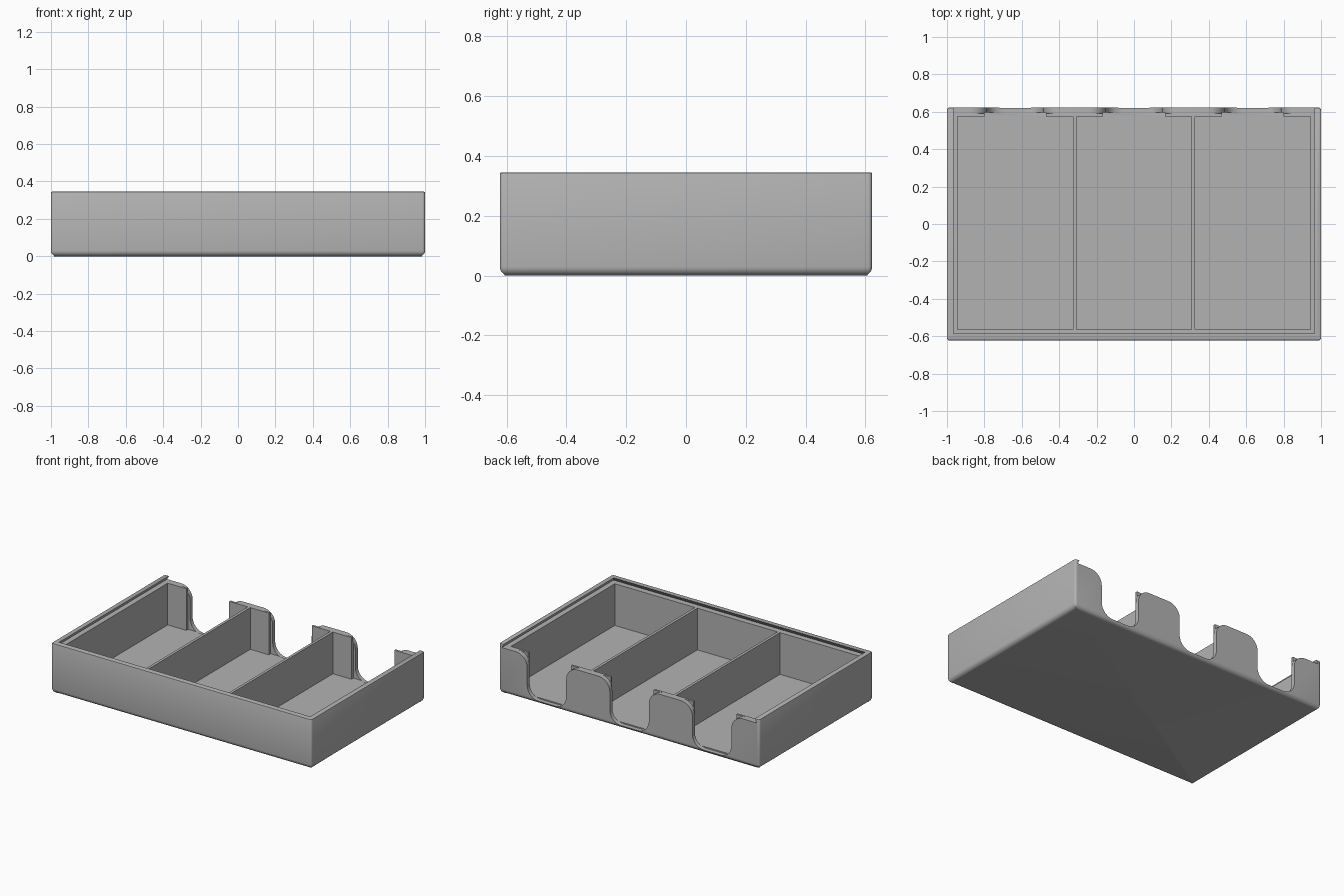
import bpy, bmesh, math
from mathutils import Vector

old = bpy.data.objects.get("Cube")
if old:
    bpy.data.objects.remove(old, do_unlink=True)

W, D, H = 1.0, 0.6225, 0.345      # half width, half depth, height
LEDGE, FLOOR = 0.318, 0.028       # lid ledge and inner floor heights
BACK = 0.575                      # inner face of the back wall

grey = bpy.data.materials.new("light grey plastic")
grey.use_nodes = True
colour = (0.45, 0.45, 0.45, 1)
grey.diffuse_color = colour
grey.node_tree.nodes["Principled BSDF"].inputs["Base Color"].default_value = colour


def make_object(name, bm):
    bmesh.ops.recalc_face_normals(bm, faces=bm.faces)
    mesh = bpy.data.meshes.new(name)
    bm.to_mesh(mesh)
    bm.free()
    mesh.materials.append(grey)
    obj = bpy.data.objects.new(name, mesh)
    bpy.context.collection.objects.link(obj)
    return obj


def box(x0, x1, y0, y1, z0, z1):
    bm = bmesh.new()
    bmesh.ops.create_cube(bm, size=1)
    for v in bm.verts:
        v.co = [lo + (c + 0.5) * (hi - lo)
                for c, lo, hi in zip(v.co, (x0, y0, z0), (x1, y1, z1))]
    return bm


def prism(points, y0, y1):
    """Extrude an x-z outline from y0 to y1."""
    bm = bmesh.new()
    face = bm.faces.new([bm.verts.new((x, y0, z)) for x, z in points])
    new = bmesh.ops.extrude_face_region(bm, geom=[face])["geom"]
    for v in new:
        if isinstance(v, bmesh.types.BMVert):
            v.co.y = y1
    return bm


def round_edges(bm, radius, segments, rule):
    edges = [e for e in bm.edges if rule(*(v.co for v in e.verts))]
    bmesh.ops.bevel(bm, geom=edges, offset=radius, segments=segments,
                    affect='EDGES', profile=0.5)


def arc(cx, cz, r, start, end, steps=12):
    return [(cx + r * math.cos(math.radians(start + (end - start) * i / steps)),
             cz + r * math.sin(math.radians(start + (end - start) * i / steps)))
            for i in range(steps + 1)]


def scoop_outline(cx):
    """Finger notch: flared top, straight sides, rounded bottom."""
    half, r, low = 0.15, 0.088, 0.02
    right = arc(half - r, low + r, r, -90, 0)
    right += arc(half + r, LEDGE - r, r, 180, 90)
    right.append((half + r, H + 0.1))
    left = [(-x, z) for x, z in reversed(right)]
    return [(cx + x, z) for x, z in right + left]


# Tray body with soft vertical corners and a rounded underside
bm = box(-W, W, -D, D, 0, H)
round_edges(bm, 0.014, 4, lambda a, b: abs(a.z - b.z) > 0.1)
round_edges(bm, 0.03, 6, lambda a, b: a.z < 0.001 and b.z < 0.001)
round_edges(bm, 0.005, 2, lambda a, b: a.z > H - 0.001 and b.z > H - 0.001)
tray = make_object("tray", bm)

# Lid channel: undercut groove open at the back
lid = box(-0.965, 0.965, -0.585, 1, LEDGE, H + 0.001)
for v in lid.verts:
    if v.co.z < LEDGE + 0.001:
        v.co.x *= 0.98 / 0.965
        if v.co.y < 0:
            v.co.y = -0.605
lid_top = box(-0.965, 0.965, -0.585, 1, H - 0.005, H + 0.1)

cutters = [make_object("lid_channel_cutter", lid),
           make_object("lid_opening_cutter", lid_top)]

# Three compartments, each with a notch in the back wall
for cx in (-0.635, 0, 0.635):
    cutters += [
        make_object("compartment_cutter",
                    box(cx - 0.308, cx + 0.308, -0.565, BACK, FLOOR, H + 0.1)),
        make_object("inner_notch_cutter",
                    box(cx - 0.165, cx + 0.165, BACK - 0.02, 0.595, FLOOR, H + 0.1)),
        make_object("scoop_cutter", prism(scoop_outline(cx), 0.59, 0.8)),
    ]

bpy.context.view_layer.objects.active = tray
for cutter in cutters:
    mod = tray.modifiers.new("cut", 'BOOLEAN')
    mod.operation = 'DIFFERENCE'
    mod.solver = 'EXACT'
    mod.object = cutter
    bpy.ops.object.modifier_apply(modifier=mod.name)
    bpy.data.objects.remove(cutter, do_unlink=True)

bpy.ops.object.select_all(action='DESELECT')
tray.select_set(True)
bpy.ops.object.shade_smooth_by_angle(angle=math.radians(30))
